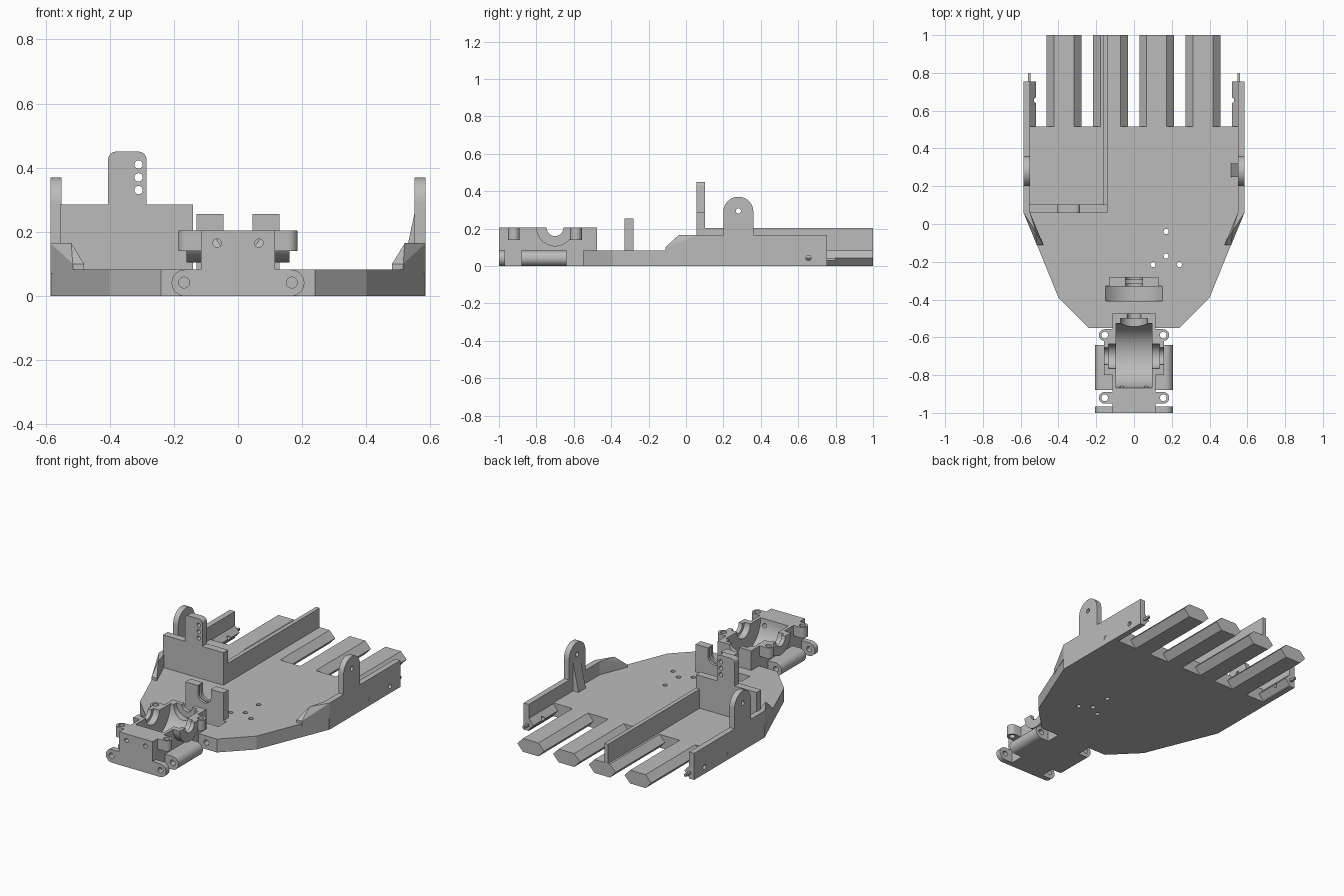
import bpy, bmesh
from math import sin, cos, pi, radians
from mathutils import Vector

if "Cube" in bpy.data.objects:
    bpy.data.objects.remove(bpy.data.objects["Cube"], do_unlink=True)

grey = bpy.data.materials.new("plain_grey")
grey.use_nodes = True
COLOUR = (0.5, 0.5, 0.5, 1)
grey.diffuse_color = COLOUR
grey.node_tree.nodes["Principled BSDF"].inputs["Base Color"].default_value = COLOUR

DECK = 0.083    # deck thickness
AXIS = 0.205    # shaft height


def finish(name, bm):
    bmesh.ops.recalc_face_normals(bm, faces=bm.faces)
    mesh = bpy.data.meshes.new(name)
    bm.to_mesh(mesh)
    bm.free()
    mesh.materials.append(grey)
    ob = bpy.data.objects.new(name, mesh)
    bpy.context.collection.objects.link(ob)
    return ob


def prism(name, pts, axis, lo, hi):
    """Extrude a 2D outline along an axis."""
    place = {"x": lambda u, v, w: (w, u, v),
             "y": lambda u, v, w: (u, w, v),
             "z": lambda u, v, w: (u, v, w)}[axis]
    bm = bmesh.new()
    a = [bm.verts.new(place(u, v, lo)) for u, v in pts]
    b = [bm.verts.new(place(u, v, hi)) for u, v in pts]
    bm.faces.new(a)
    bm.faces.new(b)
    for i in range(len(pts)):
        j = (i + 1) % len(pts)
        bm.faces.new((a[i], a[j], b[j], b[i]))
    return finish(name, bm)


def rect(u0, u1, v0, v1):
    return [(u0, v0), (u1, v0), (u1, v1), (u0, v1)]


def arc(u, v, r, start, end, n=16):
    angles = [radians(start + (end - start) * i / n) for i in range(n + 1)]
    return [(u + r * cos(t), v + r * sin(t)) for t in angles]


def rod(u, v, r, axis, lo, hi, name="cutter", n=48):
    return prism(name, arc(u, v, r, 0, 360, n)[:-1], axis, lo, hi)


def lug(u, v, r, inner, side):
    """Outline with one round end pointing to the given side."""
    pts = arc(0, v, r, -90, 90)
    return [(side * inner, v - r)] + [(side * (u + p), q) for p, q in pts] + [(side * inner, v + r)]


def combine(ob, others, operation="DIFFERENCE"):
    for other in others:
        mod = ob.modifiers.new("bool", "BOOLEAN")
        mod.operation, mod.solver, mod.object = operation, "EXACT", other
    graph = bpy.context.evaluated_depsgraph_get()
    mesh = bpy.data.meshes.new_from_object(ob.evaluated_get(graph))
    ob.modifiers.clear()
    ob.data = mesh
    for other in others:
        bpy.data.objects.remove(other, do_unlink=True)
    return ob


# Deck with gear recess, screw holes and hinge holes in the nose
half = [(0.24, -0.55), (0.40, -0.39), (0.583, 0.06), (0.583, 0.515)]
deck = prism("deck", half + [(-x, y) for x, y in reversed(half)], "z", 0, DECK)
cuts = [rod(x, y, 0.014, "z", -0.1, 0.2, n=20) for x, y in
        [(0.17, -0.04), (0.17, -0.17), (0.10, -0.215), (0.24, -0.215)]]
cuts += [rod(0, AXIS, 0.195, "y", -0.408, -0.328, n=64)]
cuts += [rod(s * 0.168, 0.042, 0.017, "y", -0.6, -0.45, n=20) for s in (-1, 1)]
combine(deck, cuts)

# Four hexagonal tail bars
for i in range(4):
    c = -0.37 + 0.245 * i
    bar = [(c - 0.092, 0.042), (c - 0.053, 0), (c + 0.053, 0),
           (c + 0.092, 0.042), (c + 0.053, DECK), (c - 0.053, DECK)]
    prism(f"tail_bar_{i + 1}", bar, "y", 0.51, 1.0)

# Side walls with round tabs, sloping front ends and rear wedges
for s, side in ((1, "left"), (-1, "right")):
    outline = rect(0.06, 0.755, 0, 0.165)[:3] + [(0.36, 0.165)]
    outline += arc(0.28, 0.29, 0.08, 0, 180, 24) + [(0.2, 0.165), (0.06, 0.165)]
    wall = prism(f"{side}_side_wall", outline, "x", s * 0.55, s * 0.585)
    combine(wall, [rod(y, z, 0.014, "x", -1, 1, n=20) for y, z in
                   [(0.28, 0.295), (0.44, 0.042), (0.655, 0.042)]])

    bm = bmesh.new()
    corners = [(0.515, -0.11, 0.1), (0.585, 0.06, 0.165), (0.48, -0.11, 0.1),
               (0.52, -0.04, 0.165), (0.55, 0.06, 0.165)]
    floor = [(x, y, 0.07) for x, y, z in corners if y != -0.04]
    for x, y, z in corners + floor:
        bm.verts.new((s * x, y, z))
    bmesh.ops.convex_hull(bm, input=bm.verts)
    finish(f"{side}_wall_front_slope", bm)

    wedge = [(s * 0.518, 0.042), (s * 0.555, 0), (s * 0.555, DECK)]
    ob = prism(f"{side}_wall_wedge", wedge, "y", 0.51, 0.755)
    combine(ob, [rod(0.655, 0.042, 0.014, "x", -1, 1, n=20)])
    prism(f"{side}_end_pin", rect(s * 0.548, s * 0.562, 0.03, 0.044), "y", 0.75, 0.8)

prism("left_tab_rib", [(0.555, 0.28), (0.555, 0.08), (0.512, 0.08)], "y", 0.25, 0.32)

# Upright panel with drilled tab, and the long divider behind it
panel = [(-0.555, 0.08), (-0.14, 0.08), (-0.14, 0.285), (-0.285, 0.285)]
panel += arc(-0.31, 0.425, 0.025, 0, 90, 8) + arc(-0.38, 0.425, 0.025, 90, 180, 8)
panel += [(-0.405, 0.285), (-0.555, 0.285)]
upright = prism("upright_panel", panel, "y", 0.057, 0.102)
combine(upright, [rod(-0.31, z, 0.013, "y", -0.2, 0.3, n=20) for z in (0.33, 0.37, 0.41)])
prism("long_divider", rect(-0.165, -0.14, 0.08, 0.202), "y", 0.1, 1.0)

# Shaft bearing bracket with open, stepped cradle
bracket = prism("bearing_bracket", rect(-0.13, 0.13, 0.075, 0.255), "y", -0.33, -0.28)
combine(bracket, [rod(0, AXIS, 0.045, "y", -0.5, -0.1),
                  rod(0, AXIS, 0.062, "y", -0.314, -0.297),
                  prism("cutter", rect(-0.045, 0.045, AXIS, 0.4), "y", -0.5, -0.1)])

# Gearbox: body, shaft bosses and screw ears
gearbox = prism("gearbox", rect(-0.115, 0.115, 0, AXIS), "y", -1.0, -0.475)
adds = []
for s in (-1, 1):
    boss = arc(-0.7, AXIS, 0.1, 180, 360, 32)
    adds.append(prism("boss", boss, "x", s * 0.1, s * 0.16))
    for y in (-0.92, -0.588):
        adds.append(prism("ear", lug(0.155, y, 0.031, 0.1, s), "z", 0.14, AXIS))
combine(gearbox, adds, "UNION")

# Gear chamber, shaft seats and screw holes
cuts = [rod(-0.697, AXIS, 0.17, "x", -0.095, 0.095, n=64),
        rod(-0.7, AXIS, 0.045, "x", -0.3, 0.3),
        rod(-0.7, AXIS, 0.065, "x", -0.135, 0.135),
        rod(0, AXIS, 0.036, "y", -0.7, -0.4),
        rod(0, AXIS, 0.072, "y", -0.6, -0.5)]
for s in (-1, 1):
    cuts.append(rod(s * 0.065, 0.165, 0.013, "y", -1.1, -0.8, n=20))
    for y in (-0.92, -0.588):
        cuts.append(rod(s * 0.155, y, 0.018, "z", 0.1, 0.3, n=20))
combine(gearbox, cuts)

# Hinge lugs and barrels along the gearbox base
for s, side in ((1, "left"), (-1, "right")):
    for part, y0, y1 in (("hinge_lug", -1.0, -0.967), ("hinge_barrel", -0.88, -0.64)):
        ob = prism(f"{side}_{part}", lug(0.166, 0.041, 0.041, 0.11, s), "y", y0, y1)
        combine(ob, [rod(s * 0.168, 0.042, 0.017, "y", -1.2, -0.5, n=20)])

# Smooth the round surfaces, keep the edges sharp
bpy.ops.object.select_all(action="DESELECT")
for ob in bpy.context.collection.objects:
    if ob.type == "MESH" and ob.data.materials and ob.data.materials[0] == grey:
        ob.select_set(True)
        bpy.context.view_layer.objects.active = ob
bpy.ops.object.shade_smooth_by_angle(angle=radians(20))
